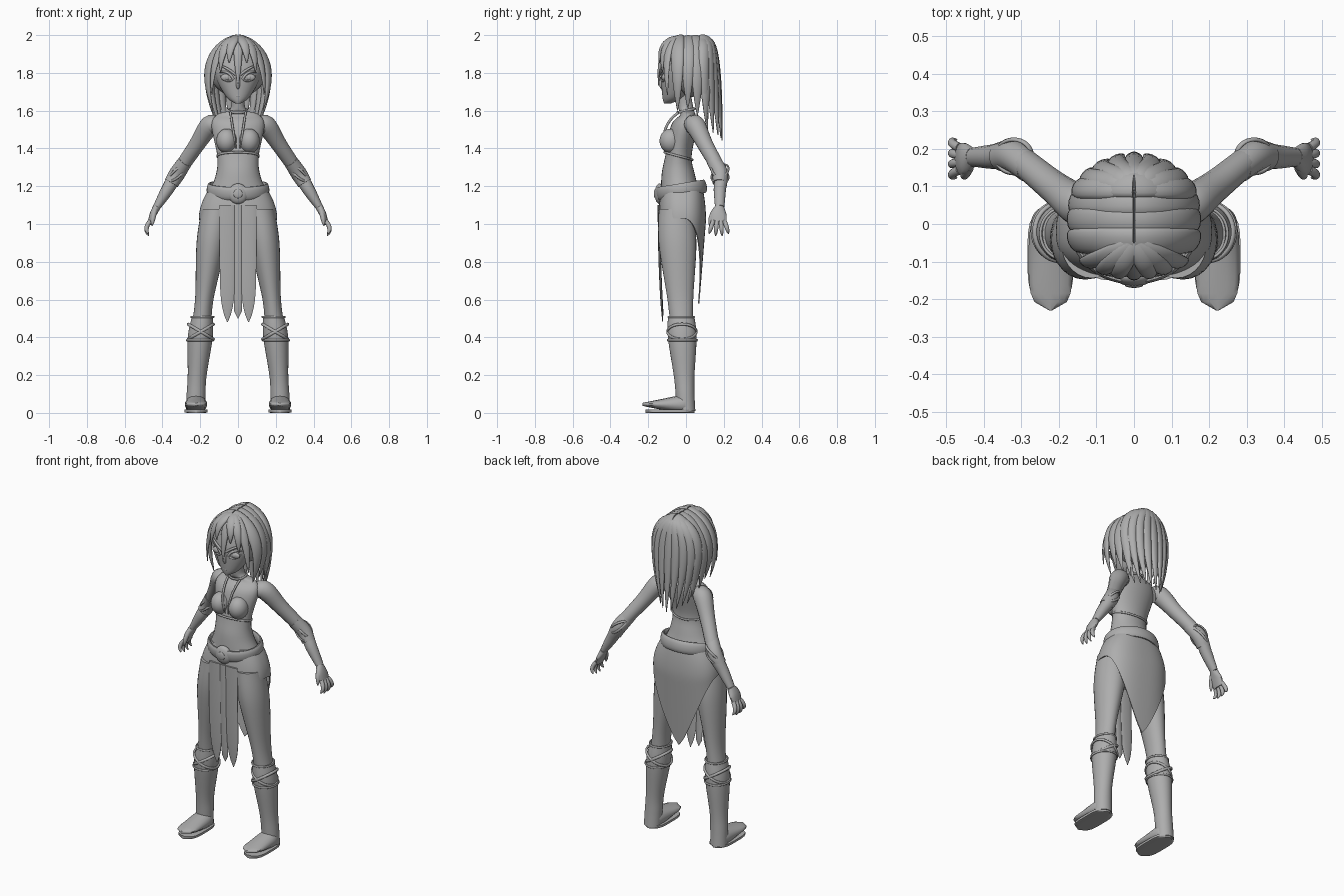
import bpy, bmesh, math
from mathutils import Vector

cube = bpy.data.objects.get("Cube")
if cube:
    bpy.data.objects.remove(cube, do_unlink=True)

shade = (.42, .42, .42, 1)
grey = bpy.data.materials.new("plain grey")
grey.use_nodes = True
grey.diffuse_color = shade
grey.node_tree.nodes["Principled BSDF"].inputs["Base Color"].default_value = shade


def smooth(rows, steps):
    """Interpolate rows of numbers with a smooth curve."""
    last, out = len(rows) - 1, []
    for i in range(last):
        near = [rows[max(0, min(last, i + j))] for j in (-1, 0, 1, 2)]
        for j in range(steps):
            u = j / steps
            out.append([b + u / 2 * (c - a + u * (2 * a - 5 * b + 4 * c - d + u * (3 * (b - c) + d - a)))
                        for a, b, c, d in zip(*near)])
    return out + [list(rows[last])]


def circle(count):
    turns = [math.tau * i / count for i in range(count)]
    return [(math.sin(a), math.cos(a)) for a in turns]


def skin(name, rings, closed=False, mirror=False):
    """Join equal rings of points into one solid."""
    bm = bmesh.new()
    loops = [[bm.verts.new(p) for p in ring] for ring in rings]
    pairs = list(zip(loops, loops[1:]))
    if closed:
        pairs.append((loops[-1], loops[0]))
    else:
        bm.faces.new(loops[0])
        bm.faces.new(loops[-1])
    for a, b in pairs:
        for j in range(len(a)):
            bm.faces.new((a[j - 1], a[j], b[j], b[j - 1]))
    bmesh.ops.recalc_face_normals(bm, faces=bm.faces)
    mesh = bpy.data.meshes.new(name)
    bm.to_mesh(mesh)
    bm.free()
    for face in mesh.polygons:
        face.use_smooth = True
    mesh.set_sharp_from_angle(angle=math.radians(50))
    mesh.materials.append(grey)
    part = bpy.data.objects.new(name, mesh)
    bpy.context.collection.objects.link(part)
    if mirror:
        part.modifiers.new("mirror", "MIRROR")


def ring(z, wide, deep, y=0, x=0):
    return (x, y, z, wide, deep)


def loft(name, rows, mirror=False, steps=6):
    """Stack level ellipses."""
    skin(name, [[(x + wide * s, y + deep * c, z) for s, c in circle(28)]
                for x, y, z, wide, deep in smooth(rows, steps)], mirror=mirror)


def blob(name, centre, size, mirror=False):
    x, y, z = centre
    wide, deep, tall = size
    angles = [math.pi * (i + .1) / 16 for i in range(16)]
    loft(name, [ring(z - tall * math.cos(a), wide * math.sin(a), deep * math.sin(a), y, x)
                for a in angles], mirror, steps=1)


def station(point, wide, thick=None):
    return (*point, wide, thick or wide)


def sweep(name, rows, around, mirror=False, closed=False, steps=5, floor=-1, ceiling=9):
    """Carry an ellipse along a path, its thickness pointing away from a centre."""
    if not closed:
        rows = smooth(rows, steps)
    points = [Vector(row[:3]) for row in rows]
    last, rings = len(points) - 1, []
    for i, p in enumerate(points):
        before = points[i - 1] if closed or i else p
        after = p if i == last and not closed else points[(i + 1) % len(points)]
        along = (after - before).normalized()
        out = p - Vector(around)
        out = (out - along * out.dot(along)).normalized()
        side = along.cross(out)
        section = [p + side * s * rows[i][-2] + out * c * rows[i][-1] for s, c in circle(14)]
        for v in section:
            v.z = max(floor, min(ceiling, v.z))
        rings.append(section)
    skin(name, rings, closed, mirror)


def band(name, centre, wide, deep, height, thick, lean=0, pitch=0, mirror=False):
    """A closed strap round an upright axis, tilted sideways and front to back."""
    rows = [station(Vector(centre) + Vector((wide * s, deep * c, lean * s + pitch * c)), height, thick)
            for s, c in circle(48)]
    sweep(name, rows, centre, mirror, closed=True)


def strand(name, path, around, wide, thick, blunt=4, mirror=False):
    """A strip that follows a path and narrows to a tip."""
    rows = []
    for i in range(17):
        u = i / 16
        full = 1 - u ** blunt
        rows.append(station(path(u), wide * full + .002, thick * full + .002))
    sweep(name, rows, around, mirror, steps=1)


def bend(start, middle, end):
    a, b, c = Vector(start), Vector(middle), Vector(end)
    return lambda u: a.lerp(b, u).lerp(b.lerp(c, u), u)


# Torso, neck and vest edges
loft("torso", [ring(z=.93, wide=.1, deep=.07, y=-.02), ring(z=1.08, wide=.18, deep=.11, y=-.02),
               ring(z=1.25, wide=.12, deep=.09, y=-.04), ring(z=1.36, wide=.11, deep=.07, y=-.04),
               ring(z=1.52, wide=.14, deep=.07, y=-.01), ring(z=1.58, wide=.11, deep=.04, y=.01),
               ring(z=1.61, wide=.04, deep=.04), ring(z=1.72, wide=.04, deep=.04, y=-.02)])
blob("bust", (.06, -.08, 1.44), (.055, .06, .065), mirror=True)
chest = (0, -.04, 1.36)
band("vest_hem", chest, wide=.11, deep=.075, height=.006, thick=.005, pitch=-.02)
strand("vest_seam", bend((.04, -.04, 1.59), (.03, -.14, 1.52), (.01, -.11, 1.4)), (0, .3, 1.5),
       wide=.004, thick=.005, blunt=9, mirror=True)
band("collar", (0, 0, 1.6), wide=.05, deep=.045, height=.008, thick=.005, pitch=.01)

# Belt and buckle
band("belt", (0, -.025, 1.18), wide=.153, deep=.122, height=.036, thick=.013, pitch=.02)
blob("buckle", (0, -.14, 1.16), (.052, .026, .054))
blob("buckle_stud", (0, -.163, 1.16), (.024, .007, .024))


# Hip wrap, its hem falling to a tapered flap behind
def wrap_ring(s, c):
    hem = .58 + .45 * abs(s) if c > 0 else 1.03
    faces = ([], [])
    for i in range(17):
        z = 1.2 + (hem - 1.2) * i / 16
        above, below = max(z - 1.02, 0) ** 2, min(z - 1.02, 0)
        for layer, inset in zip(faces, (0, .007)):
            wide = .208 - 2 * above - inset
            deep = .126 - .6 * above + .08 * below - inset
            layer.append((math.copysign(wide * abs(s) ** .8, s),
                          math.copysign(deep * abs(c) ** .8, c) - .02, z))
    return faces[0] + faces[1][::-1]


skin("hip_wrap", [wrap_ring(s, c) for s, c in circle(72)], closed=True)


# Hanging front panels
def panel_path(x, length):
    return lambda u: Vector((x, .02 * u * u - .143, 1.1 - length * u))


strand("front_panel", panel_path(.056, .62), (.056, 5, 1), wide=.04, thick=.005, blunt=8, mirror=True)
strand("centre_panel", panel_path(0, .6), (0, 5, 1), wide=.02, thick=.004, blunt=40)


# Legs and boots, spreading towards the floor
def leg_ring(z, wide, deep):
    return ring(z, wide, deep, y=-.05 * z, x=.225 - .1 * z ** 1.5)


loft("leg", [leg_ring(z=1.08, wide=.08, deep=.09), leg_ring(z=.9, wide=.08, deep=.1),
             leg_ring(z=.62, wide=.05, deep=.07), leg_ring(z=.48, wide=.05, deep=.06)], mirror=True)
loft("boot", [leg_ring(z=.51, wide=.055, deep=.07), leg_ring(z=.4, wide=.066, deep=.076),
              leg_ring(z=.2, wide=.05, deep=.055), leg_ring(z=.1, wide=.05, deep=.05),
              leg_ring(z=.01, wide=.05, deep=.05)], mirror=True)
knee = leg_ring(z=.43, wide=.068, deep=.077)
for lean in (.04, -.04):
    band("knee_strap", knee[:3], *knee[3:], height=.008, thick=.006, lean=lean, mirror=True)
for z, size in ((.385, .07), (.508, .06)):
    x, y, z, wide, deep = leg_ring(z, size, size + .008)
    band("boot_trim", (x, y, z), wide, deep, height=.006, thick=.004, mirror=True)

# Feet and soles
foot, sole = [], []
for i in range(13):
    u = i / 12
    wide = .056 * (1 - abs(2 * u - 1) ** 4) ** .5 + .004
    foot.append(station((.222, .04 - .27 * u, .045), wide, .055 * (1 - u) + .008))
    sole.append(station((.222, .045 - .26 * u, .01), wide + .003, .03))
sweep("foot", foot, (.222, 0, -9), mirror=True, steps=1, floor=.008)
sweep("sole", sole, (.222, 0, -9), mirror=True, steps=1, floor=0, ceiling=.018)

# Arms with elbow guards
collarbone, shoulder = Vector((.11, .03, 1.52)), Vector((.15, .05, 1.52))
elbow, wrist = Vector((.32, .18, 1.27)), Vector((.43, .178, 1.09))
palm, knuckles = Vector((.45, .172, 1.05)), Vector((.468, .174, 1))
inward = (-5, .17, 1)
sweep("arm", [station(collarbone, .045), station(shoulder, .054),
              station(shoulder.lerp(elbow, .4), .043), station(elbow, .037),
              station(elbow.lerp(wrist, .5), .033), station(wrist, .025, .02)], inward, mirror=True)
sweep("elbow_guard", [station(shoulder.lerp(elbow, .75), .039), station(elbow, .043),
                      station(elbow.lerp(wrist, .3), .039)], inward, mirror=True)
for pitch in (.025, -.025):
    band("elbow_strap", elbow, wide=.048, deep=.045, height=.007, thick=.005,
         lean=-.035, pitch=pitch, mirror=True)

# Hands
sweep("hand", [station(wrist, .025, .02), station(palm, .044, .018),
               station(knuckles, .04, .012)], inward, mirror=True)
for spread in (-1.5, -.5, .5, 1.5):
    base = knuckles + Vector((-.003, .02 * spread, .015))
    strand("finger", bend(base, base + Vector((.035, .01 * spread, -.04)),
                          base + Vector((.007, .014 * spread, .006 * spread * spread - .08))),
           inward, wide=.01, thick=.01, mirror=True)
strand("thumb", bend(palm + Vector((-.01, -.02, .02)), palm + Vector((0, -.04, -.01)),
                     palm + Vector((.005, -.048, -.06))), inward, wide=.013, thick=.012, mirror=True)

# Head and face
loft("head", [ring(z=1.637, wide=.012, deep=.016, y=-.1), ring(z=1.675, wide=.064, deep=.06, y=-.065),
              ring(z=1.79, wide=.127, deep=.108, y=-.025), ring(z=1.87, wide=.138, deep=.12),
              ring(z=1.94, wide=.11, deep=.1), ring(z=1.975, wide=.04, deep=.04)])
skull = (0, .02, 1.8)
strand("nose", bend((0, -.12, 1.78), (0, -.14, 1.74), (0, -.12, 1.71)), skull, wide=.01, thick=.012)
for z in (1.687, 1.679):
    strand("lip", bend((0, -.118, z), (.015, -.118, z), (.028, -.108, z)), skull,
           wide=.004, thick=.007, mirror=True)
blob("eye", (.06, -.115, 1.776), (.032, .012, .019), mirror=True)
blob("iris", (.058, -.121, 1.776), (.013, .009, .015), mirror=True)
strand("upper_lid", bend((.024, -.128, 1.766), (.05, -.13, 1.82), (.104, -.092, 1.8)), skull,
       wide=.005, thick=.006, mirror=True)
strand("lower_lid", bend((.026, -.127, 1.766), (.06, -.125, 1.74), (.095, -.1, 1.785)), skull,
       wide=.003, thick=.004, mirror=True)
strand("brow", bend((.012, -.134, 1.79), (.06, -.14, 1.83), (.1, -.1, 1.84)), skull,
       wide=.005, thick=.005, mirror=True)

# Hair cap and locks arching over the crown
blob("hair_cap", (0, .03, 1.83), (.158, .138, .157))
for y, reach, drop in ((-.045, .162, .38), (.01, .165, .37), (.06, .16, .41), (.105, .14, .45)):
    strand("crown_lock", lambda u: Vector((reach * math.sin(2.2 * u), y, 1.982 - drop * u ** 1.7)),
           skull, wide=.036, thick=.016, mirror=True)


# Long locks fanned over the back
def back_path(angle):
    s, c = math.sin(angle), math.cos(angle)

    def path(u):
        swell = math.sin(2.5 * u)
        y = .09 + .1 * c * u ** .5 - .035 * (1 - c) * swell
        return Vector((.158 * s * swell, y, 1.972 - (.53 - .05 * s) * u * u))
    return path


for i in range(5):
    strand("back_lock", back_path(.3 * i), skull, wide=.03, thick=.018, mirror=i > 0)

# Fringe, longest at the middle and temples
for i in range(-3, 4):
    x, drop = .042 * i, (.25, .13, .18, .3)[abs(i)]
    strand("fringe_lock", lambda u: Vector((1.1 * x * math.sin(1.6 * u),
                                            3 * x * x * u - .05 - .095 * math.sin(1.6 * u),
                                            1.983 - drop * u * u)), skull, wide=.024, thick=.011)
